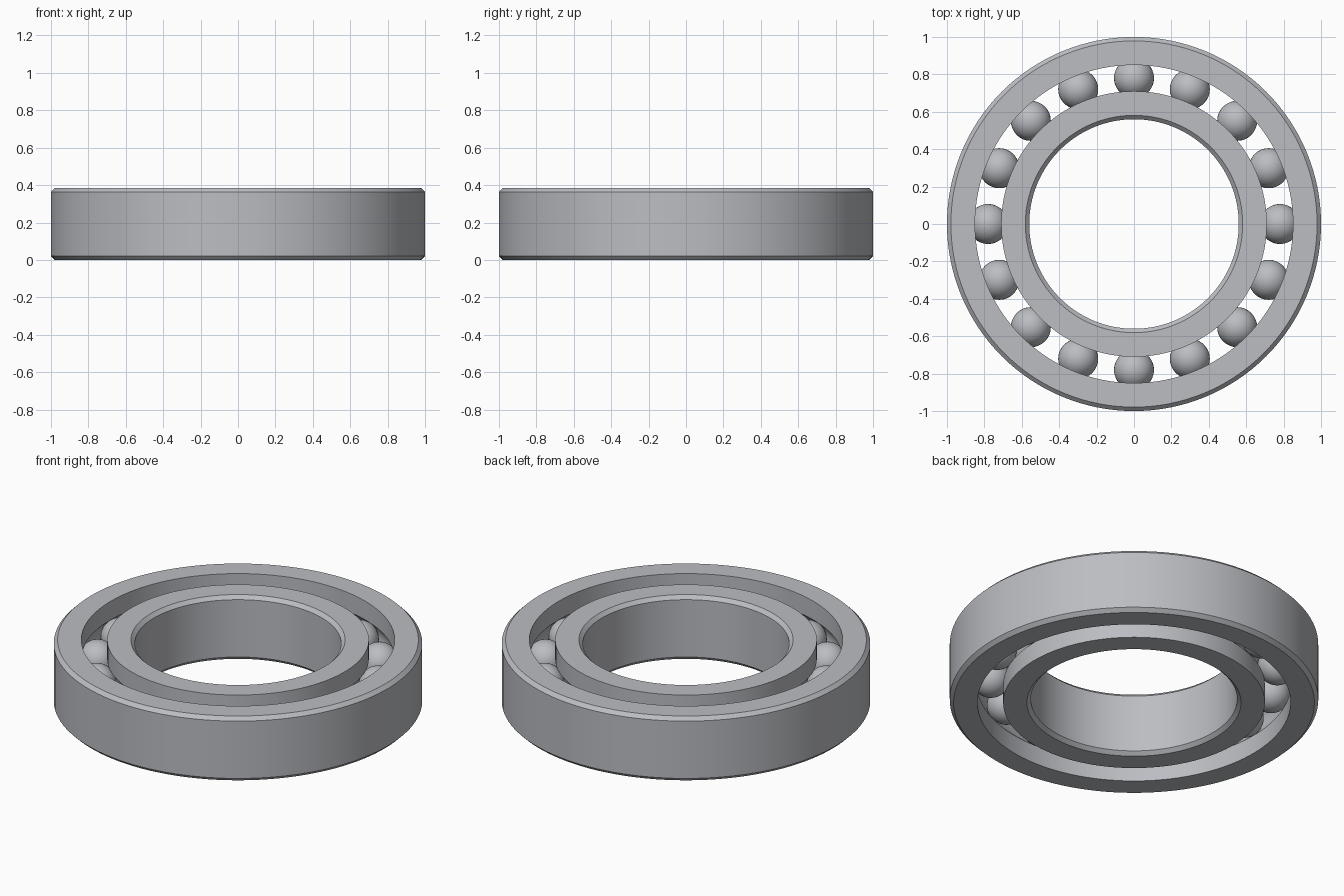
import bpy
import bmesh
import math

cube = bpy.data.objects.get("Cube")
if cube:
    bpy.data.objects.remove(cube, do_unlink=True)

HEIGHT = 0.385
MID = HEIGHT / 2
PITCH = 0.78          # radius of the circle of ball centres
BALL = 0.107
CHAMFER = 0.021
BALLS = 16
SEGMENTS = 128

steel = bpy.data.materials.new("steel grey")
steel.use_nodes = True
colour = (0.5, 0.51, 0.54, 1)
steel.diffuse_color = colour
steel.node_tree.nodes["Principled BSDF"].inputs["Base Color"].default_value = colour


def finish(bm, name):
    bmesh.ops.recalc_face_normals(bm, faces=bm.faces)
    mesh = bpy.data.meshes.new(name)
    bm.to_mesh(mesh)
    bm.free()
    mesh.materials.append(steel)
    obj = bpy.data.objects.new(name, mesh)
    bpy.context.collection.objects.link(obj)
    bpy.ops.object.select_all(action='DESELECT')
    obj.select_set(True)
    bpy.context.view_layer.objects.active = obj
    bpy.ops.object.shade_smooth_by_angle(angle=math.radians(30))
    return obj


def race(name, plain, grooved):
    """Revolved ring: chamfered on the plain wall, ball groove on the other."""
    side = 1 if plain > grooved else -1
    edge = plain - side * CHAMFER
    profile = [(grooved, 0), (edge, 0), (plain, CHAMFER),
               (plain, HEIGHT - CHAMFER), (edge, HEIGHT), (grooved, HEIGHT)]
    # Groove arc follows the balls
    half = math.acos(abs(grooved - PITCH) / BALL)
    steps = 12
    for i in range(steps + 1):
        a = half - 2 * half * i / steps
        profile.append((PITCH + side * BALL * math.cos(a), MID + BALL * math.sin(a)))

    bm = bmesh.new()
    rings = []
    for s in range(SEGMENTS):
        t = math.tau * s / SEGMENTS
        rings.append([bm.verts.new((r * math.cos(t), r * math.sin(t), z))
                      for r, z in profile])
    n = len(profile)
    for s in range(SEGMENTS):
        a, b = rings[s], rings[(s + 1) % SEGMENTS]
        for i in range(n):
            j = (i + 1) % n
            bm.faces.new((a[i], b[i], b[j], a[j]))
    return finish(bm, name)


# Inner and outer races
race("outer_race", 1.0, 0.85)
race("inner_race", 0.56, 0.71)

# Balls evenly spaced between the races
for k in range(BALLS):
    bm = bmesh.new()
    bmesh.ops.create_uvsphere(bm, u_segments=32, v_segments=20, radius=BALL)
    ball = finish(bm, f"ball_{k + 1}")
    angle = math.tau * k / BALLS
    ball.location = (PITCH * math.cos(angle), PITCH * math.sin(angle), MID)
